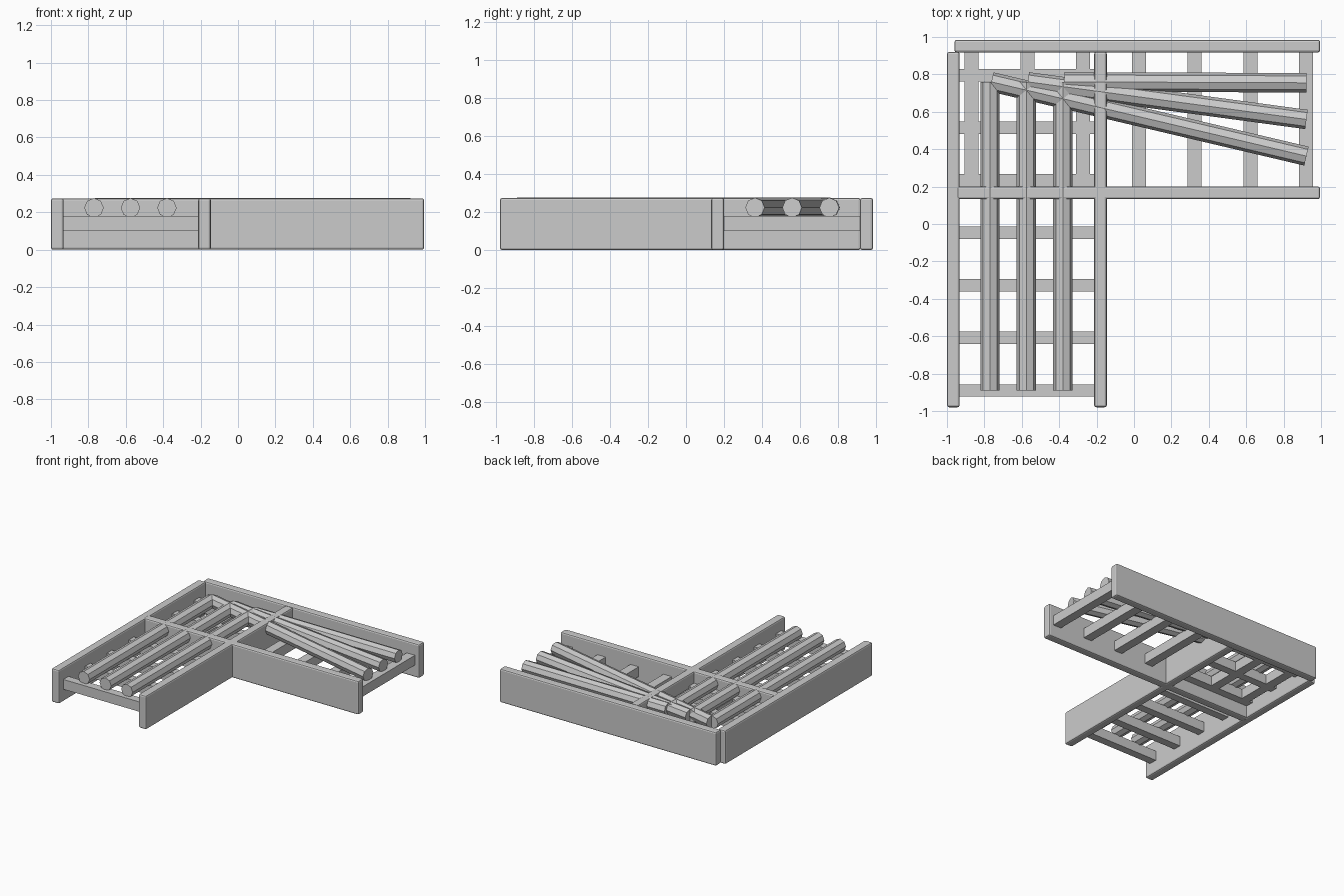
import bpy
from mathutils import Vector

old = bpy.data.objects.get("Cube")
if old:
    bpy.data.objects.remove(old, do_unlink=True)

grey = bpy.data.materials.new("plain_grey")
grey.use_nodes = True
colour = (0.6, 0.6, 0.6, 1)
grey.diffuse_color = colour
grey.node_tree.nodes["Principled BSDF"].inputs["Base Color"].default_value = colour


def box(name, x, y, z, bevel=0):
    """Box from its (low, high) range on each axis, with optional rounded edges."""
    low, high = map(Vector, zip(x, y, z))
    bpy.ops.mesh.primitive_cube_add(size=1, location=(low + high) / 2)
    ob = bpy.context.object
    ob.name = name
    ob.scale = high - low
    bpy.ops.object.transform_apply(location=False, rotation=False, scale=True)
    ob.data.materials.append(grey)
    if bevel:
        mod = ob.modifiers.new("rounded_edges", 'BEVEL')
        mod.width = bevel
        mod.segments = 2
    return ob


def pole(name, start, end, radius=0.052, height=0.224):
    """Eight-sided pole lying flat between two plan points."""
    a, b = Vector((*start, height)), Vector((*end, height))
    bpy.ops.mesh.primitive_cylinder_add(vertices=8, radius=radius,
                                        depth=(b - a).length, location=(a + b) / 2)
    ob = bpy.context.object
    ob.name = name
    ob.rotation_euler = (b - a).to_track_quat('Z', 'Y').to_euler()
    ob.data.materials.append(grey)
    return ob


# Side boards of the two crossing channels
full = (0, 0.275)
box("right_board", (-1, -0.932), (-0.98, 0.92), full, 0.012)
box("inner_board", (-0.213, -0.145), (-0.98, 0.92), full, 0.012)
box("back_board", (-0.96, 0.995), (0.917, 0.985), full, 0.012)
box("middle_board", (-0.95, 0.995), (0.133, 0.201), full, 0.012)

# Cross bars carrying the poles
for i in range(7):
    y = -0.89 + 0.281 * i
    box(f"front_wing_bar_{i + 1}", (-0.94, -0.2), (y - 0.033, y + 0.033), (0.1, 0.18))
    x = 0.92 - 0.298 * i
    box(f"side_wing_bar_{i + 1}", (x - 0.037, x + 0.037), (0.19, 0.925), (0.1, 0.18))

# Poles: straight along the front wing, fanned along the side wing
for i in range(3):
    x = -0.77 + 0.195 * i
    pole(f"front_wing_pole_{i + 1}", (x, -0.89), (x, 0.76))
    pole(f"side_wing_pole_{i + 1}", (x + 0.007, 0.76), (0.922, 0.363 + 0.196 * i))
